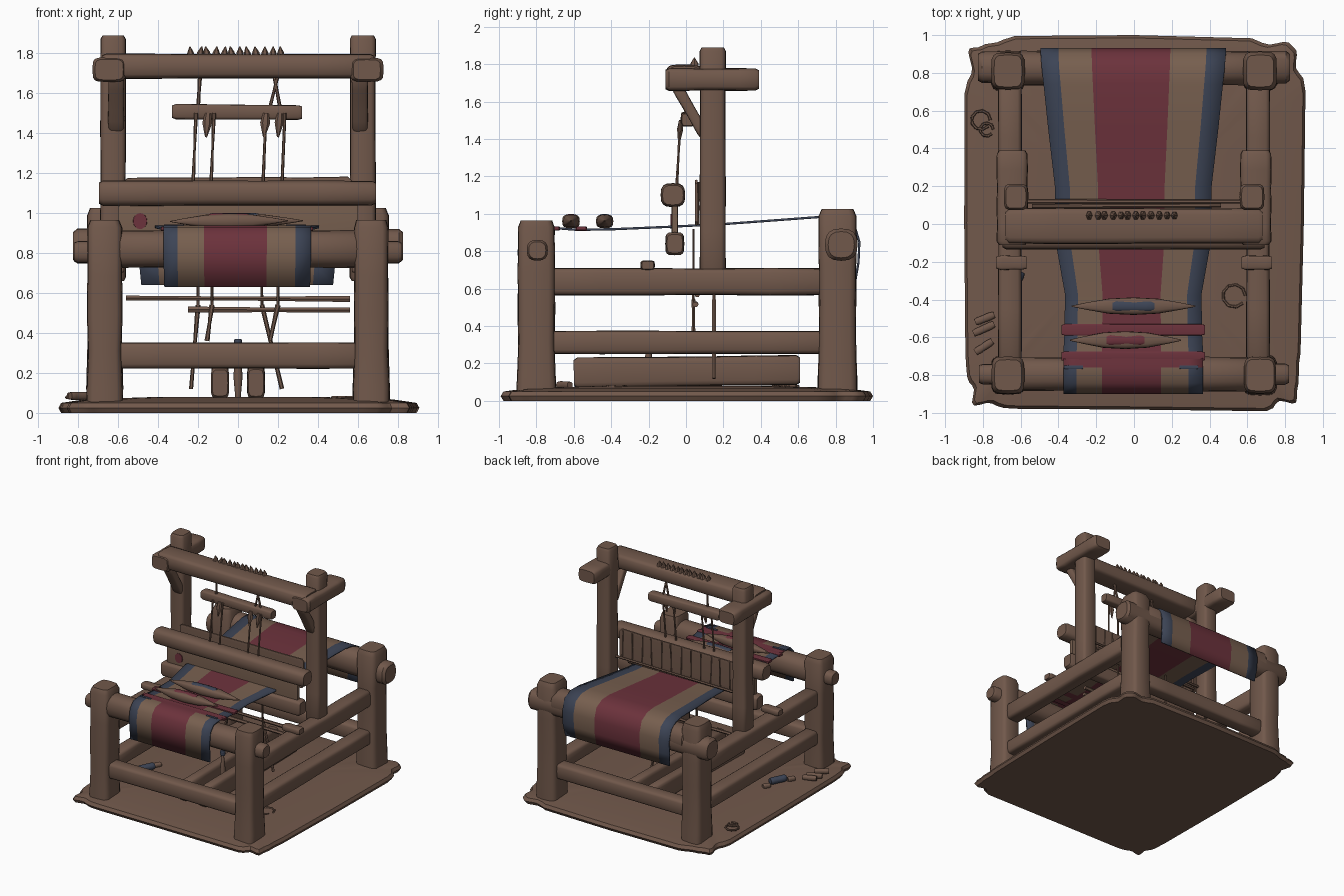
import bpy, bmesh, math, random
from mathutils import Vector

random.seed(4)


def material(name, rgb):
    m = bpy.data.materials.new(name)
    m.diffuse_color = (*rgb, 1)
    return m


WOOD = material("brown wood", (0.165, 0.098, 0.070))
TAN = material("tan cloth", (0.185, 0.115, 0.078))
RED = material("dark red cloth", (0.150, 0.032, 0.045))
BLUE = material("slate blue cloth", (0.046, 0.058, 0.092))


def finish(name, bm, mats, angle=40):
    bmesh.ops.recalc_face_normals(bm, faces=bm.faces)
    me = bpy.data.meshes.new(name)
    bm.to_mesh(me)
    bm.free()
    ob = bpy.data.objects.new(name, me)
    bpy.context.collection.objects.link(ob)
    for m in mats:
        me.materials.append(m)
    bpy.ops.object.select_all(action='DESELECT')
    ob.select_set(True)
    bpy.context.view_layer.objects.active = ob
    bpy.ops.object.shade_smooth_by_angle(angle=math.radians(angle))
    return ob


def beam(name, p0, p1, w, h, power=4.5, mat=WOOD, prof=None, jit=0.03, n=16):
    """Worn timber: a rounded section swept from p0 to p1 (w sideways, h upward)."""
    p0, p1 = Vector(p0), Vector(p1)
    d = p1 - p0
    b = min(0.02 / d.length, 0.2)
    prof = prof or [(0, 0.84), (b, 1), (0.2, 1), (0.4, 0.98), (0.6, 0.98), (0.8, 1), (1 - b, 1), (1, 0.84)]
    dn = d.normalized()
    up = Vector((0, 1, 0)) if abs(dn.z) > 0.8 else Vector((0, 0, 1))
    side = up.cross(dn).normalized()
    up = dn.cross(side)
    bm = bmesh.new()
    rings = []
    for t, s in prof:
        sw, sh = (s * (1 + random.uniform(-jit, jit)) for _ in range(2))
        ring = []
        for k in range(n):
            a = 2 * math.pi * k / n
            c, q = math.cos(a), math.sin(a)
            u = math.copysign(abs(c) ** (2 / power), c) * w / 2 * sw
            v = math.copysign(abs(q) ** (2 / power), q) * h / 2 * sh
            ring.append(bm.verts.new(p0 + d * t + side * u + up * v))
        rings.append(ring)
    for r0, r1 in zip(rings, rings[1:]):
        for k in range(n):
            bm.faces.new((r0[k], r0[(k + 1) % n], r1[(k + 1) % n], r1[k]))
    bm.faces.new(rings[0])
    bm.faces.new(rings[-1])
    return finish(name, bm, [mat])


def cord(name, p0, p1, r=0.008, mat=WOOD):
    return beam(name, p0, p1, 2 * r, 2 * r, 2, mat, [(0, 1), (0.5, 0.8), (1, 1)], 0.15, 6)


# wavy ground slab
bm = bmesh.new()
N = 64
rings = []
for s, z in [(0.985, 0), (1, 0.025), (0.985, 0.05), (0.85, 0.068), (0.45, 0.08)]:
    ring = []
    for k in range(N):
        a = 2 * math.pi * k / N
        c, q = math.cos(a), math.sin(a)
        wave = 1 + 0.016 * math.sin(8 * a + 1) + 0.009 * math.sin(13 * a)
        x = math.copysign(abs(c) ** (2 / 13), c) * 0.887 * wave * s
        y = math.copysign(abs(q) ** (2 / 13), q) * 0.978 * wave * s
        ring.append(bm.verts.new((x, max(-1, min(1, y)), z)))
    rings.append(ring)
for r0, r1 in zip(rings, rings[1:]):
    for k in range(N):
        bm.faces.new((r0[k], r0[(k + 1) % N], r1[(k + 1) % N], r1[k]))
bm.faces.new(rings[0])
bm.faces.new(rings[-1])
finish("ground_slab", bm, [WOOD])

# frame, both sides
post = [(0, 1.06), (0.1, 1.04), (0.3, 0.98), (0.5, 1), (0.7, 0.98), (0.96, 1), (1, 0.84)]
for s, tag in ((-1, "left"), (1, "right")):
    beam(f"front_post_{tag}", (s * 0.667, -0.80, 0.03), (s * 0.667, -0.80, 0.965), 0.175, 0.20, prof=post)
    beam(f"back_post_{tag}", (s * 0.667, 0.81, 0.03), (s * 0.667, 0.81, 1.025), 0.175, 0.20, prof=post)
    beam(f"upper_side_rail_{tag}", (s * 0.657, -0.75, 0.637), (s * 0.657, 0.75, 0.637), 0.125, 0.145)
    beam(f"lower_side_rail_{tag}", (s * 0.657, -0.75, 0.312), (s * 0.657, 0.75, 0.312), 0.12, 0.125)
    beam(f"tall_upright_{tag}", (s * 0.625, 0.143, 0.66), (s * 0.625, 0.143, 1.89), 0.13, 0.14)
    beam(f"top_arm_{tag}", (s * 0.645, -0.11, 1.718), (s * 0.645, 0.39, 1.718), 0.165, 0.12)
    beam(f"brace_{tag}", (s * 0.61, -0.05, 1.68), (s * 0.61, 0.10, 1.42), 0.08, 0.06)
    beam(f"rail_peg_{tag}", (s * 0.57, -0.205, 0.725), (s * 0.73, -0.205, 0.725), 0.075, 0.05)

# cross timbers
for name, y in (("front_rail", -0.80), ("back_rail", 0.81)):
    beam(name, (-0.62, y, 0.287), (0.62, y, 0.287), 0.12, 0.13)
beam("front_cloth_beam", (-0.62, -0.795, 0.82), (0.62, -0.795, 0.82), 0.18, 0.19, 2.4)
beam("front_beam_axle", (-0.82, -0.795, 0.805), (0.82, -0.795, 0.805), 0.11, 0.11, 2.6)
beam("back_warp_beam", (-0.62, 0.825, 0.86), (0.62, 0.825, 0.86), 0.18, 0.21, 2.4)
beam("back_beam_axle", (-0.825, 0.83, 0.835), (0.825, 0.83, 0.835), 0.17, 0.17, 2.6)
beam("top_beam", (-0.68, -0.01, 1.735), (0.68, -0.01, 1.735), 0.19, 0.125)

# beater and reed
beam("beater_top", (-0.695, -0.07, 1.10), (0.69, -0.07, 1.10), 0.13, 0.125, 3)
beam("beater_bottom", (-0.64, -0.06, 0.84), (0.64, -0.06, 0.84), 0.10, 0.12)
beam("reed_panel", (-0.60, -0.06, 0.97), (0.60, -0.06, 0.97), 0.035, 0.17, 8, TAN)
beam("reed_patch", (-0.49, -0.083, 0.96), (-0.49, -0.077, 0.96), 0.07, 0.08, 2, RED, [(0, 1), (1, 1)])
beam("heddle_panel", (-0.57, 0.055, 1.06), (0.57, 0.055, 1.06), 0.015, 0.24, 8, WOOD)
for i in range(13):
    x = -0.54 + i * 0.09
    cord("heddle_strand", (x, 0.066, 0.94), (x + random.uniform(-.01, .01), 0.066, 1.17), 0.006)
cord("lease_rod_upper", (-0.56, 0.12, 0.965), (0.58, 0.12, 0.975), 0.012)
cord("lease_rod_lower", (-0.54, 0.095, 0.95), (0.46, 0.10, 0.95), 0.012)

# heddle bar and its cords
beam("heddle_bar", (-0.33, 0.01, 1.508), (0.32, 0.01, 1.503), 0.075, 0.075)
for x0, x1 in ((-0.20, -0.19), (0.16, 0.20), (0.21, 0.18)):
    cord("hanging_cord", (x0, 0.0, 1.53), (x1, -0.01, 1.69), 0.01)
for x in (-0.225, -0.135, 0.125, 0.22):
    cord("heddle_cord", (x + 0.015, -0.03, 1.50), (x, -0.05, 1.14), 0.009)
for x, y in ((-0.16, -0.035), (0.13, -0.04), (0.20, -0.035)):
    beam("cord_knot", (x, y, 1.38), (x + 0.01, y + 0.01, 1.50), 0.05, 0.03, 2, WOOD, [(0, .2), (.6, 1), (1, .6)], 0.1, 6)

# looped thread row on the top beam
for i in range(12):
    x = -0.235 + i * 0.041
    beam("thread_loop", (x, 0.045, 1.77), (x + random.uniform(-.015, .015), 0.045, 1.835), 0.038, 0.05, 2, WOOD,
         [(0, 1), (0.5, 0.9), (1, 0.1)], 0.1, 6)

# treadles, cords and rods below the warp
for s in (-1, 1):
    beam("treadle", (s * 0.09, -0.60, 0.15), (s * 0.09, 0.61, 0.165), 0.09, 0.16)
for x0, x1, y in ((-0.20, -0.235, 0.15), (-0.13, -0.155, 0.04), (0.12, 0.22, 0.15), (0.20, 0.16, 0.04)):
    cord("treadle_cord", (x0, y, 0.92), (x0, y, 0.52), 0.008)
    cord("treadle_cord_low", (x0, y, 0.54), (x1, y, 0.36 if y < 0.1 else 0.12), 0.012)
cord("lower_rod_long", (-0.56, 0.06, 0.575), (0.56, 0.06, 0.57), 0.016)
cord("lower_rod_short", (-0.25, 0.05, 0.517), (0.56, 0.05, 0.515), 0.016)
beam("spindle", (0, -0.2, 0.08), (0, -0.2, 0.34), 0.045, 0.045, 2, WOOD, [(0, .6), (.4, 1), (.8, .6), (1, .3)])
beam("spindle_thread", (0, -0.2, 0.33), (0, -0.2, 0.37), 0.04, 0.04, 2, BLUE)

# striped cloth: rows are (y, z, half width), columns follow the stripes
ROWS = [(-0.885, 0.63, .365), (-0.895, 0.80, .37), (-0.882, 0.88, .37), (-0.84, 0.925, .37), (-0.76, 0.933, .37),
        (-0.68, 0.922, .37), (-0.59, 0.915, .365), (-0.53, 0.915, .365), (-0.38, 0.918, .36), (-0.1, 0.93, .41),
        (0.2, 0.945, .415), (0.5, 0.967, .45), (0.74, 0.985, .475), (0.83, 0.978, .485), (0.90, 0.94, .49),
        (0.927, 0.85, .49), (0.922, 0.74, .49), (0.905, 0.64, .48)]
COLS = [-1, -0.81, -0.45, 0.40, 0.79, 1]
STRIPE = [2, 0, 1, 0, 2]
bm = bmesh.new()
grid = [[bm.verts.new((f * w - 0.004, y, z)) for f in COLS] for y, z, w in ROWS]
for r in range(len(ROWS) - 1):
    for c in range(5):
        f = bm.faces.new((grid[r][c], grid[r][c + 1], grid[r + 1][c + 1], grid[r + 1][c]))
        f.material_index = 1 if r in (4, 6) else STRIPE[c]
cloth = finish("striped_cloth", bm, [TAN, RED, BLUE], 60)
mod = cloth.modifiers.new("thickness", 'SOLIDIFY')
mod.thickness = 0.012
mod.offset = 0

# red woven bands with blue ends
for y, h in ((-0.56, 0.06), (-0.70, 0.05)):
    beam("woven_band", (-0.385, y, 0.922), (0.375, y, 0.922), h, 0.022, 6, RED)
for x in (-0.32, 0.29):
    beam("band_end", (x - 0.05, -0.758, 0.939), (x + 0.05, -0.758, 0.939), 0.02, 0.009, 4, BLUE)

# weaving shuttles with thread bobbins
boat = [(0, .06), (.12, .4), (.3, .85), (.5, 1), (.7, .85), (.88, .4), (1, .06)]
for x0, x1, y, m, bx in ((-0.33, 0.325, -0.435, BLUE, 0.11), (-0.34, 0.25, -0.615, RED, 0.10)):
    beam("shuttle", (x0, y, 0.958), (x1, y, 0.962), 0.095, 0.075, 3, WOOD, boat)
    mid = (x0 + x1) / 2
    beam("bobbin_thread", (mid - bx, y, 0.977), (mid + bx, y, 0.977), 0.06, 0.045, 2.5, m)

# scraps and bobbins lying on the slab
beam("blue_bobbin", (-0.60, -0.25, 0.10), (-0.66, -0.37, 0.10), 0.06, 0.055, 2, BLUE)
for x, y, dx, dy in ((-0.84, -0.52, .10, .04), (-0.85, -0.58, .11, .05), (-0.84, -0.68, .09, .06),
                     (-0.62, -0.22, .03, .05), (-0.67, -0.38, -.03, -.05)):
    beam("wood_scrap", (x, y, 0.085), (x + dx, y + dy, 0.085), 0.04, 0.04, 2.5)
for x, y, r in ((-0.81, 0.55, 0.05), (-0.78, 0.50, 0.035), (0.53, -0.38, 0.06)):
    for k in range(8):
        a, b = k * math.pi / 4.5, (k + 1) * math.pi / 4.5
        cord("yarn_curl", (x + r * math.cos(a), y + r * math.sin(a), 0.078),
             (x + r * math.cos(b), y + r * math.sin(b), 0.078), 0.008)
